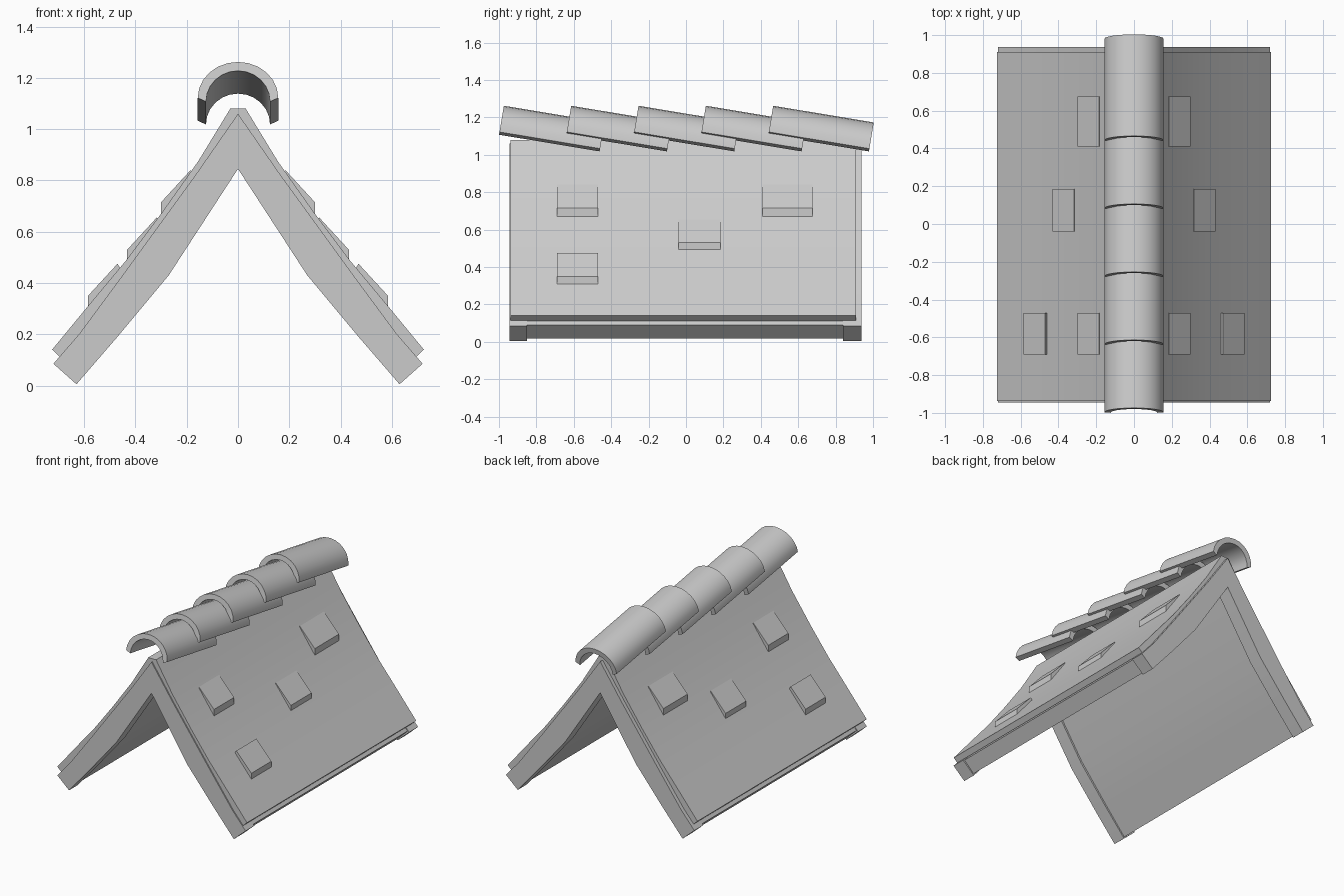
import bpy, bmesh, math
from mathutils import Matrix

cube = bpy.data.objects.get("Cube")
if cube:
    bpy.data.objects.remove(cube, do_unlink=True)

grey = bpy.data.materials.new("plain_grey")
grey.use_nodes = True
grey.diffuse_color = (0.6, 0.6, 0.6, 1)
grey.node_tree.nodes["Principled BSDF"].inputs["Base Color"].default_value = (0.6, 0.6, 0.6, 1)


def extrude(name, profile, y0, y1, matrix=Matrix()):
    """Extrude a closed (x, z) profile along y and shade it smooth by angle."""
    bm = bmesh.new()
    face = bm.faces.new([bm.verts.new((x, y0, z)) for x, z in profile])
    moved = bmesh.ops.extrude_face_region(bm, geom=[face])["geom"]
    ends = [v for v in moved if isinstance(v, bmesh.types.BMVert)]
    bmesh.ops.translate(bm, verts=ends, vec=(0, y1 - y0, 0))
    bmesh.ops.recalc_face_normals(bm, faces=bm.faces)
    bm.transform(matrix)
    mesh = bpy.data.meshes.new(name)
    bm.to_mesh(mesh)
    bm.free()
    mesh.materials.append(grey)
    obj = bpy.data.objects.new(name, mesh)
    bpy.context.collection.objects.link(obj)
    bpy.ops.object.select_all(action='DESELECT')
    obj.select_set(True)
    bpy.context.view_layer.objects.active = obj
    bpy.ops.object.shade_smooth_by_angle(angle=math.radians(30))
    return obj


def mirrored(half):
    """Complete a half line that starts at the ridge and runs down the +x slope."""
    return [(-x, z) for x, z in reversed(half) if x > 0] + half


def gable(name, top, under, y0, y1):
    return extrude(name, mirrored(top) + mirrored(under)[::-1], y0, y1)


# Outer roof covering
cover_top = [(0.03, 1.08), (0.155, 0.875), (0.30, 0.67), (0.435, 0.49), (0.585, 0.31), (0.725, 0.14)]
cover_under = [(0, 1.06), (0.163, 0.825), (0.45, 0.43), (0.62, 0.2), (0.695, 0.112)]
gable("roof_covering", cover_top, cover_under, -0.937, 0.91)

# Gable beams at both ends
beam_top = cover_under[:-1] + [(0.72, 0.085)]
beam_under = [(0, 0.845), (0.27, 0.43), (0.47, 0.19), (0.63, 0.005)]
gable("front_gable_beam", beam_top, beam_under, -0.945, -0.85)
gable("back_gable_beam", beam_top, beam_under, 0.84, 0.937)

# Inner panel, set slightly back from the beams
panel_top = cover_under[:-1] + [(0.708, 0.09)]
panel_under = [(0, 0.867), (0.275, 0.445), (0.47, 0.208), (0.632, 0.017)]
gable("inner_roof_panel", panel_top, panel_under, -0.85, 0.84)

# Raised shingles, the same on both slopes
shingles = [  # outer x, lip height, y start, y end
    (0.30, 0.715, 0.41, 0.675),
    (0.30, 0.715, -0.69, -0.47),
    (0.432, 0.53, -0.04, 0.185),
    (0.585, 0.35, -0.69, -0.47),
]
for side, word in ((1, "left"), (-1, "right")):
    for i, (x, z, y0, y1) in enumerate(shingles):
        wedge = [(x, z), (x, z - 0.045), (x - 0.03, z - 0.03), (x - 0.13, z + 0.1), (x - 0.115, z + 0.125)]
        extrude(f"{word}_shingle_{i + 1}", [(side * a, b) for a, b in wedge], y0, y1)

# Overlapping half-round ridge tiles, each tilted down towards the back
SEG = 12
arc = [math.pi * i / SEG for i in range(SEG + 1)]
outer = [(0.157 * math.cos(a), 0.142 * math.sin(a)) for a in arc]
inner = [(0.125 * math.cos(a), 0.122 * math.sin(a) - 0.015) for a in arc]
tilt = Matrix.Rotation(math.radians(-9.4), 4, 'X')
for i in range(5):
    place = Matrix.Translation((0, -0.997 + 0.36 * i, 1.122)) @ tilt
    extrude(f"ridge_tile_{i + 1}", outer + inner[::-1], 0, 0.545, place)
